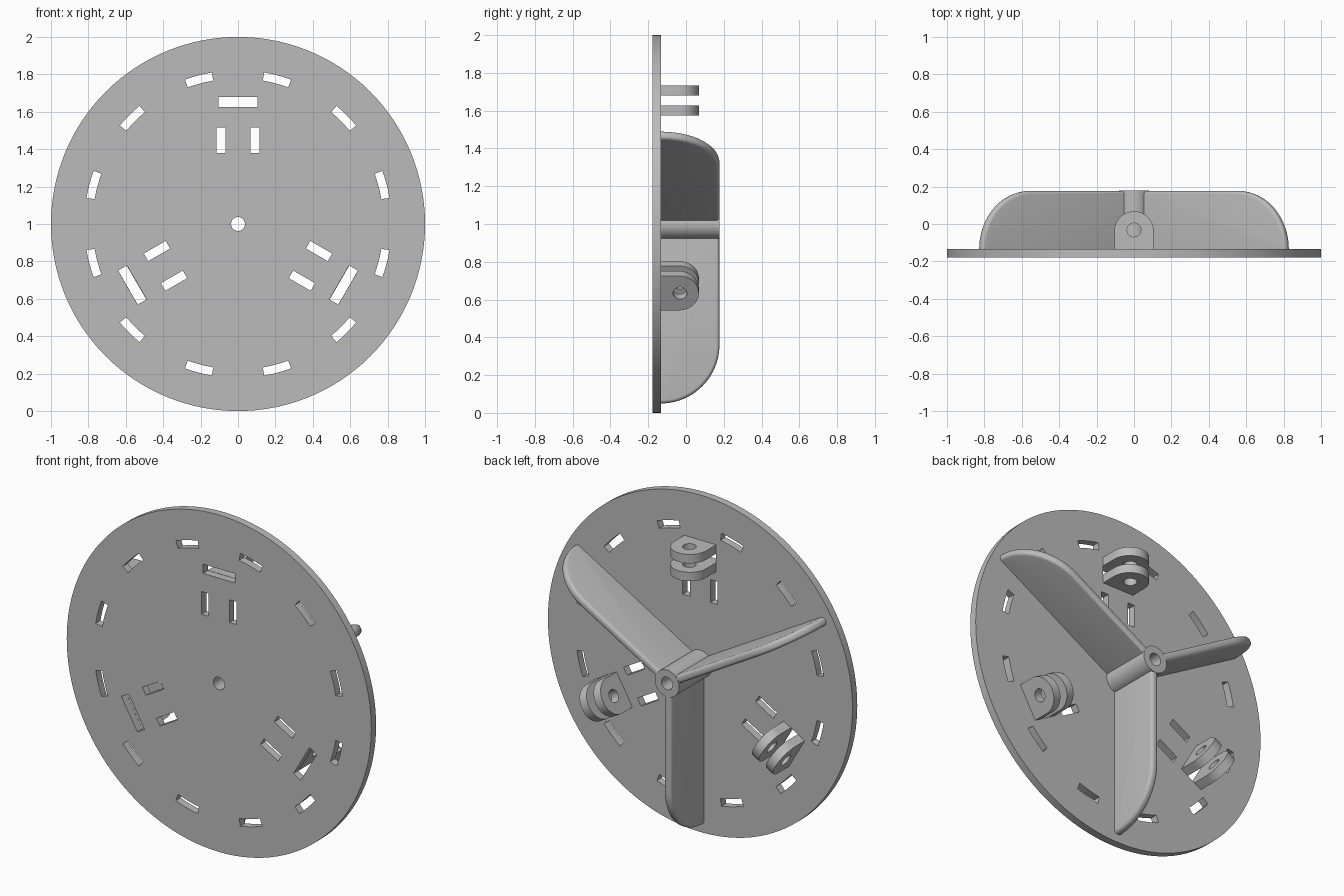
import bpy, bmesh
from math import sin, cos, pi, radians
from mathutils import Matrix, Vector

cube = bpy.data.objects.get("Cube")
if cube:
    bpy.data.objects.remove(cube, do_unlink=True)

grey = bpy.data.materials.new("plain grey")
grey.use_nodes = True
colour = (0.5, 0.5, 0.5, 1)
grey.diffuse_color = colour
grey.node_tree.nodes["Principled BSDF"].inputs["Base Color"].default_value = colour

FRONT, PLATE, BACK = -0.178, -0.133, 0.178
CENTRE = Matrix.Translation((0, 0, 1))
BORE = 0.037


def arc(radius, start, end, steps, cx=0, cy=0):
    angles = [radians(start + (end - start) * i / steps) for i in range(steps + 1)]
    return [Vector((cx + radius * cos(a), cy + radius * sin(a))) for a in angles]


def circle(radius, steps, cx=0, cy=0):
    return arc(radius, 0, 360, steps, cx, cy)[:-1]


def box(x0, x1, y0, y1):
    return [Vector(p) for p in ((x0, y0), (x1, y0), (x1, y1), (x0, y1))]


def spin(points, degrees):
    turn = Matrix.Rotation(radians(degrees), 2)
    return [turn @ p for p in points]


def turned(degrees):
    """Turn about the wheel axis."""
    return CENTRE @ Matrix.Rotation(-radians(degrees), 4, "Y")


def finish(obj, matrix):
    obj.data.transform(matrix)
    obj.data.materials.clear()
    obj.data.materials.append(grey)
    bpy.ops.object.select_all(action="DESELECT")
    obj.select_set(True)
    bpy.context.view_layer.objects.active = obj
    bpy.ops.object.shade_smooth_by_angle(angle=radians(30))


def slab(name, loops, thickness, matrix):
    """Extrude a flat outline; the loops inside the first become holes."""
    curve = bpy.data.curves.new(name, "CURVE")
    curve.dimensions, curve.fill_mode = "2D", "BOTH"
    curve.extrude = thickness / 2
    for loop in loops:
        spline = curve.splines.new("POLY")
        spline.points.add(len(loop) - 1)
        for point, co in zip(spline.points, loop):
            point.co = (co.x, co.y, 0, 1)
        spline.use_cyclic_u = True
    obj = bpy.data.objects.new(name, curve)
    bpy.context.collection.objects.link(obj)
    bpy.ops.object.select_all(action="DESELECT")
    obj.select_set(True)
    bpy.context.view_layer.objects.active = obj
    bpy.ops.object.convert(target="MESH")
    obj = bpy.context.object
    bm = bmesh.new()
    bm.from_mesh(obj.data)
    bmesh.ops.remove_doubles(bm, verts=bm.verts, dist=1e-5)
    bmesh.ops.recalc_face_normals(bm, faces=bm.faces)
    bm.to_mesh(obj.data)
    bm.free()
    finish(obj, matrix)


def facing_back(y):
    return Matrix.Translation((0, y, 1)) @ Matrix.Rotation(pi / 2, 4, "X")


# Round plate with bore, rim slots and three groups of straight slots
holes = [circle(BORE, 32)]
for i in range(12):
    mid = 15 + 30 * i
    holes.append(arc(0.822, mid - 5.2, mid + 5.2, 6) + arc(0.778, mid + 5.2, mid - 5.2, 6))
for turn in (0, 120, 240):
    for slot in (box(-0.105, 0.105, 0.625, 0.68),
                 box(0.068, 0.115, 0.38, 0.515), box(-0.115, -0.068, 0.38, 0.515)):
        holes.append(spin(slot, turn))
slab("round_plate", [circle(1, 128)] + holes, PLATE - FRONT, facing_back((FRONT + PLATE) / 2))

# Hub tube
slab("hub", [circle(0.08, 48), circle(BORE, 32)], BACK - PLATE, facing_back((BACK + PLATE) / 2))

# Pairs of pierced lugs either side of the wide slots
lug = [Vector((0.105, PLATE))] + arc(0.105, 0, 180, 24, 0, -0.037) + [Vector((-0.105, PLATE))]
for n, turn in enumerate((0, 120, 240), 1):
    for side, radius in (("inner", 0.6), ("outer", 0.706)):
        slab(f"{side}_lug_{n}", [lug, circle(0.037, 24, 0, -0.032)], 0.053,
             turned(turn) @ Matrix.Translation((0, 0, radius)))


# Blades with a quarter-round tip and softened edges
def blade(name, degrees):
    top, tip, root, half = BACK - 0.001, 0.95, 0.055, 0.024
    r = top - PLATE
    outline = [Vector((root, PLATE - 0.025)), Vector((tip, PLATE - 0.025))]
    outline += arc(r, 0, 90, 20, tip - r, PLATE) + [Vector((root, top))]
    bm = bmesh.new()
    face = bm.faces.new([bm.verts.new((p.x, p.y, -half)) for p in outline])
    grown = bmesh.ops.extrude_face_region(bm, geom=[face])
    moved = [v for v in grown["geom"] if isinstance(v, bmesh.types.BMVert)]
    bmesh.ops.translate(bm, verts=moved, vec=(0, 0, 2 * half))
    bmesh.ops.recalc_face_normals(bm, faces=bm.faces)
    rim = [e for e in bm.edges if abs(e.verts[0].co.z - e.verts[1].co.z) < half]
    bmesh.ops.bevel(bm, geom=rim, offset=0.019, segments=5, profile=0.5, affect="EDGES")
    mesh = bpy.data.meshes.new(name)
    bm.to_mesh(mesh)
    bm.free()
    obj = bpy.data.objects.new(name, mesh)
    bpy.context.collection.objects.link(obj)
    finish(obj, turned(degrees))


for n, degrees in enumerate((30, 150, 270), 1):
    blade(f"blade_{n}", degrees)
